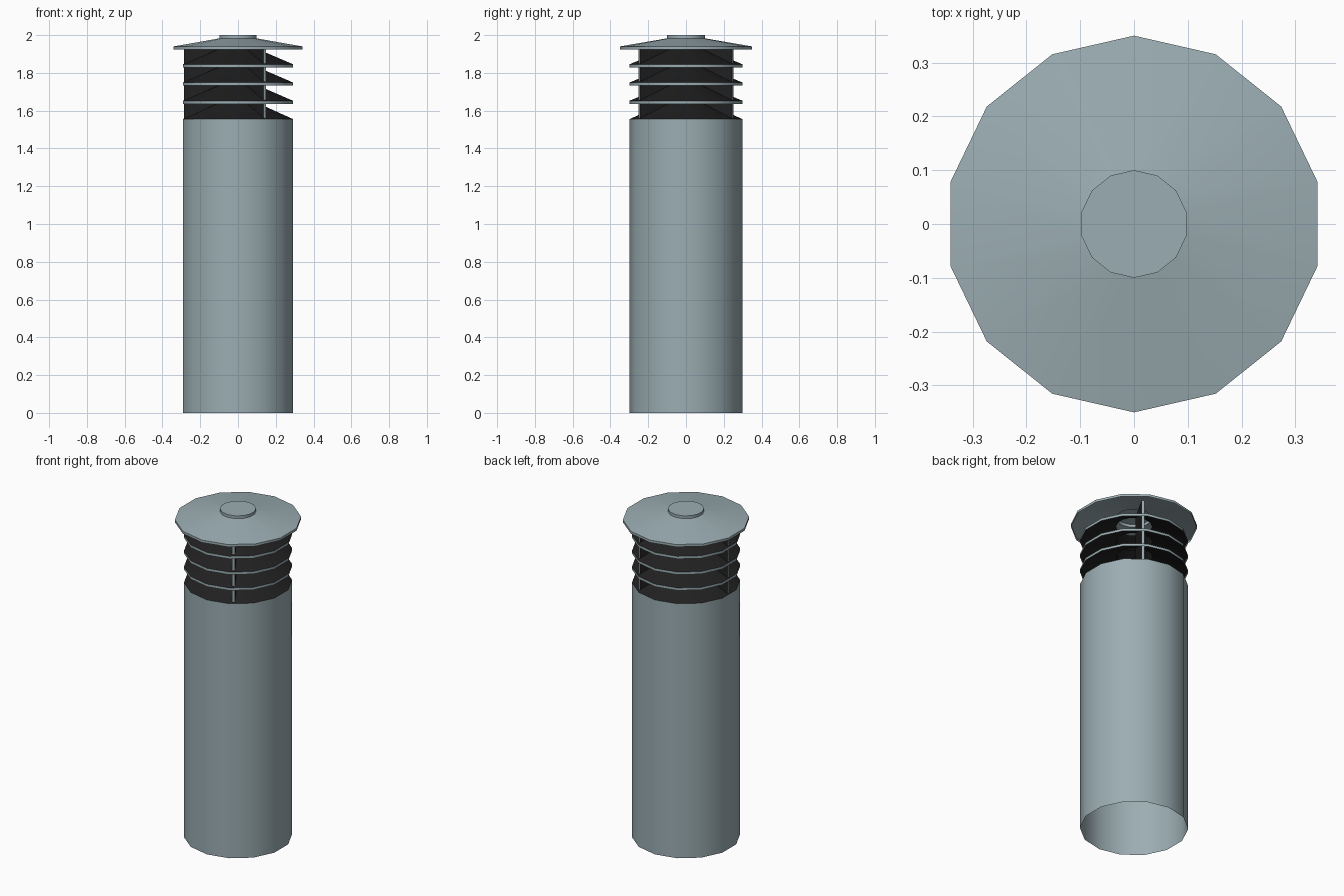
import bpy, bmesh, math
from mathutils import Matrix

if "Cube" in bpy.data.objects:
    bpy.data.objects.remove(bpy.data.objects["Cube"])

SIDES = 14


def material(name, color):
    m = bpy.data.materials.new(name)
    m.diffuse_color = color
    m.use_nodes = True
    m.node_tree.nodes["Principled BSDF"].inputs["Base Color"].default_value = m.diffuse_color
    return m


STEEL = material("blue_grey_steel", (0.33, 0.42, 0.45, 1))
DARK = material("dark_louver", (0.015, 0.015, 0.015, 1))


def finish(name, bm, mats):
    mesh = bpy.data.meshes.new(name)
    bm.to_mesh(mesh)
    bm.free()
    for m in mats:
        mesh.materials.append(m)
    mesh.shade_smooth()
    mesh.set_sharp_from_angle(angle=math.radians(30))
    ob = bpy.data.objects.new(name, mesh)
    bpy.context.collection.objects.link(ob)
    return ob


def lathe(name, profile, mats, band_mats=None, close_top=False):
    """Revolve (radius, z) points, listed bottom to top, with a corner on +y."""
    bm = bmesh.new()
    rings = []
    for r, z in profile:
        angles = [math.pi / 2 + 2 * math.pi * i / SIDES for i in range(SIDES)]
        rings.append([bm.verts.new((r * math.cos(a), r * math.sin(a), z)) for a in angles])
    for k in range(len(rings) - 1):
        lo, hi = rings[k], rings[k + 1]
        for i in range(SIDES):
            j = (i + 1) % SIDES
            f = bm.faces.new((lo[i], lo[j], hi[j], hi[i]))
            f.material_index = band_mats[k] if band_mats else 0
    if close_top:
        bm.faces.new(rings[-1])
    return finish(name, bm, mats)


# Main pipe, open at the bottom
lathe("pipe_body", [(0.30, 0), (0.30, 1.555)], [STEEL])

# Dark collar on top of the pipe, then three louvers with steel rims
lathe("base_collar", [(0.30, 1.555), (0.10, 1.643)], [DARK])
for n in range(3):
    z = 1.636 + 0.0965 * n
    lathe(f"louver_{n + 1}", [(0.30, z), (0.30, z + 0.016), (0.10, z + 0.1)],
          [STEEL, DARK], [0, 1])

# Rain cap with a raised centre disc
lathe("rain_cap", [(0.35, 1.925), (0.35, 1.94), (0.10, 1.983), (0.10, 2.0)],
      [STEEL], close_top=True)

# Three radial fins: dark sides, steel outer edge
for n, deg in enumerate((60, 180, 300)):
    bm = bmesh.new()
    bmesh.ops.create_cube(bm, size=1)
    bmesh.ops.scale(bm, vec=(0.185, 0.016, 0.38), verts=bm.verts)
    bmesh.ops.translate(bm, vec=(0.1925, 0, 1.745), verts=bm.verts)
    for f in bm.faces:
        f.material_index = 0 if f.calc_center_median().x > 0.28 else 1
    bmesh.ops.rotate(bm, verts=bm.verts, matrix=Matrix.Rotation(math.radians(deg), 3, 'Z'))
    finish(f"support_fin_{n + 1}", bm, [STEEL, DARK])
